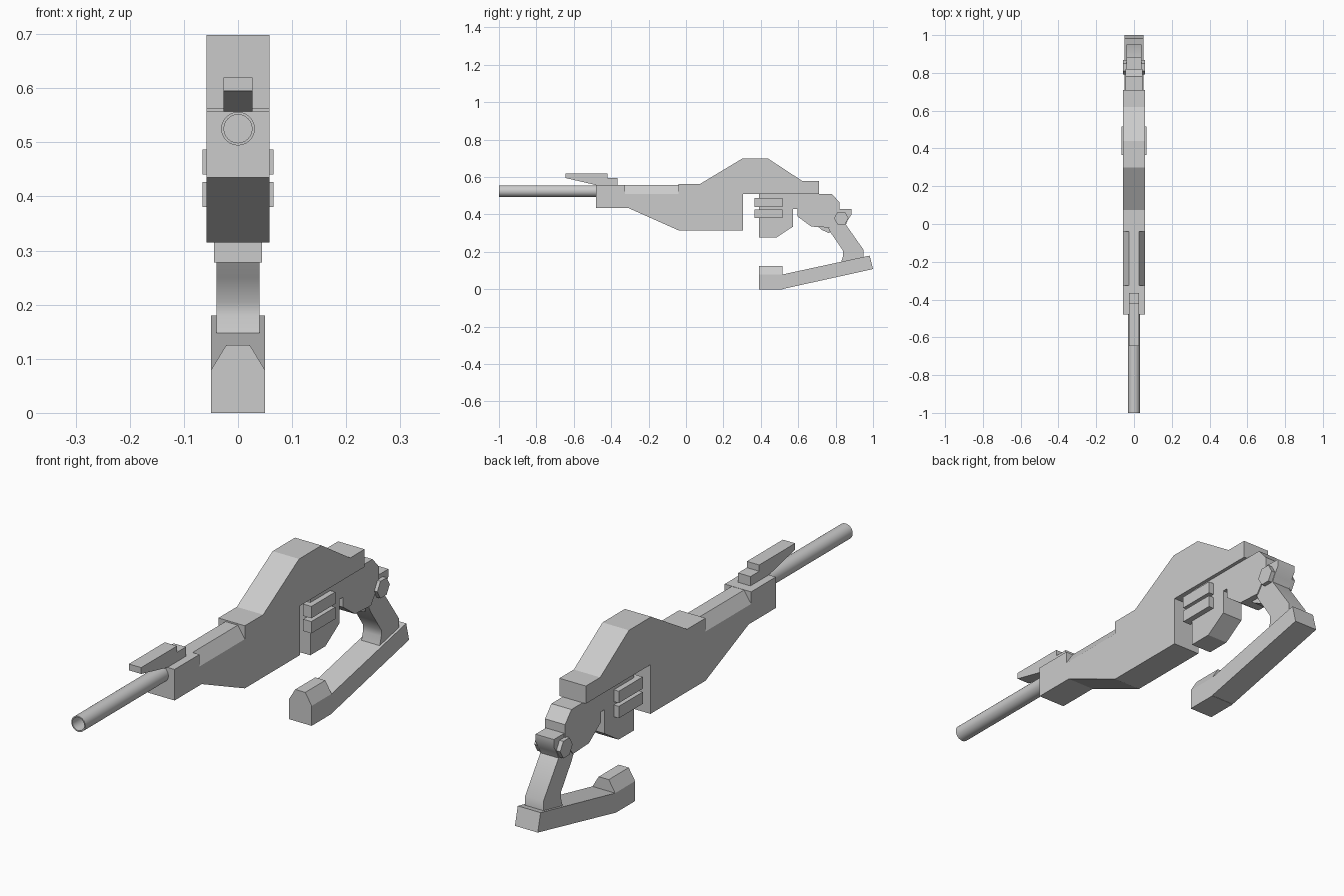
import bpy, bmesh, math
from mathutils import Vector

cube = bpy.data.objects.get("Cube")
if cube:
    bpy.data.objects.remove(cube, do_unlink=True)

grey = bpy.data.materials.new("plain grey")
grey.use_nodes = True
COLOUR = (0.6, 0.6, 0.6, 1)
grey.diffuse_color = COLOUR
grey.node_tree.nodes["Principled BSDF"].inputs["Base Color"].default_value = COLOUR


def finish(name, bm, smooth=None):
    bmesh.ops.recalc_face_normals(bm, faces=bm.faces)
    mesh = bpy.data.meshes.new(name)
    bm.to_mesh(mesh)
    bm.free()
    mesh.materials.append(grey)
    ob = bpy.data.objects.new(name, mesh)
    bpy.context.collection.objects.link(ob)
    if smooth:
        bpy.ops.object.select_all(action="DESELECT")
        ob.select_set(True)
        bpy.context.view_layer.objects.active = ob
        bpy.ops.object.shade_smooth_by_angle(angle=math.radians(smooth))
    return ob


def extrude(name, points, offset, smooth=None):
    """Extrude a closed outline of 3D points by an offset."""
    bm = bmesh.new()
    face = bm.faces.new([bm.verts.new(p) for p in points])
    moved = bmesh.ops.extrude_face_region(bm, geom=[face], use_keep_orig=True)["geom"]
    bmesh.ops.translate(bm, vec=offset, verts=[v for v in moved if isinstance(v, bmesh.types.BMVert)])
    return finish(name, bm, smooth)


def side_profile(name, pts, x0, x1, smooth=None):
    return extrude(name, [(x0, y, z) for y, z in pts], (x1 - x0, 0, 0), smooth)


def slab(name, pts, half, smooth=None):
    return side_profile(name, pts, -half, half, smooth)


def cross_section(name, pts, y0, y1):
    return extrude(name, [(x, y0, z) for x, z in pts], (0, y1 - y0, 0))


# Main body, lowered where the chamfered ridge sits
slab("body", [(-.48, .435), (-.31, .435), (-.04, .315), (.305, .315), (.305, .51), (.71, .51),
              (.71, .58), (.62, .58), (.44, .698), (.30, .698), (.075, .563), (-.04, .563),
              (-.04, .51), (-.325, .51), (-.325, .558), (-.48, .558)], .058)
cross_section("body_ridge", [(-.058, .51), (.058, .51), (.027, .557), (-.027, .557)], -.325, -.04)

# Front sight
slab("front_sight", [(-.645, .62), (-.42, .62), (-.42, .595), (-.365, .595), (-.365, .557),
                     (-.48, .557), (-.645, .595)], .027)

# Hollow barrel
bm = bmesh.new()
SIDES = 24
rings = []
for radius, y in [(.031, -.47), (.031, -1), (.026, -1), (.026, -.5)]:
    rings.append([bm.verts.new((radius * math.cos(a), y, .525 + radius * math.sin(a)))
                  for a in (math.tau * i / SIDES for i in range(SIDES))])
for a, b in zip(rings, rings[1:]):
    for i in range(SIDES):
        j = (i + 1) % SIDES
        bm.faces.new((a[i], a[j], b[j], b[i]))
bm.faces.new(rings[0])
bm.faces.new(rings[-1])
finish("barrel", bm, 40)

# Rear receiver and magazine
slab("receiver", [(.39, .51), (.78, .51), (.82, .465), (.82, .40), (.77, .33), (.67, .335),
                  (.595, .39), (.595, .43), (.39, .43)], .044)
slab("magazine", [(.39, .45), (.39, .278), (.485, .278), (.572, .335), (.572, .45)], .044)

# Side rails and pivot bolts
for side, sign in (("left", 1), ("right", -1)):
    for level, z in (("upper", .44), ("lower", .38)):
        side_profile(f"{level}_rail_{side}", [(.365, z), (.515, z), (.515, z + .047), (.365, z + .047)],
                     sign * .03, sign * .066)
    bolt = [(.83 + .039 * math.cos(a), .38 + .039 * math.sin(a))
            for a in (math.tau * i / 6 for i in range(6))]
    side_profile(f"pivot_bolt_{side}", bolt, sign * .03, sign * .057)

# Small catch under the receiver and the curved grip
slab("catch", [(.70, .34), (.725, .318), (.765, .30), (.79, .34)], .02)
slab("grip", [(.77, .345), (.762, .325), (.775, .30), (.81, .25), (.84, .205), (.84, .18), (.825, .13),
              (.95, .16), (.95, .21), (.855, .345), (.865, .37), (.885, .40), (.885, .43), (.80, .43)],
     .04, 40)

# Lower bar with a chamfered front block
slab("lower_bar", [(.39, 0), (.51, 0), (1, .108), (.982, .18), (.515, .079), (.39, .079)], .05)
cross_section("bar_front_block", [(-.05, .0), (.05, .0), (.05, .079), (.022, .125), (-.022, .125),
                                  (-.05, .079)], .39, .515)
